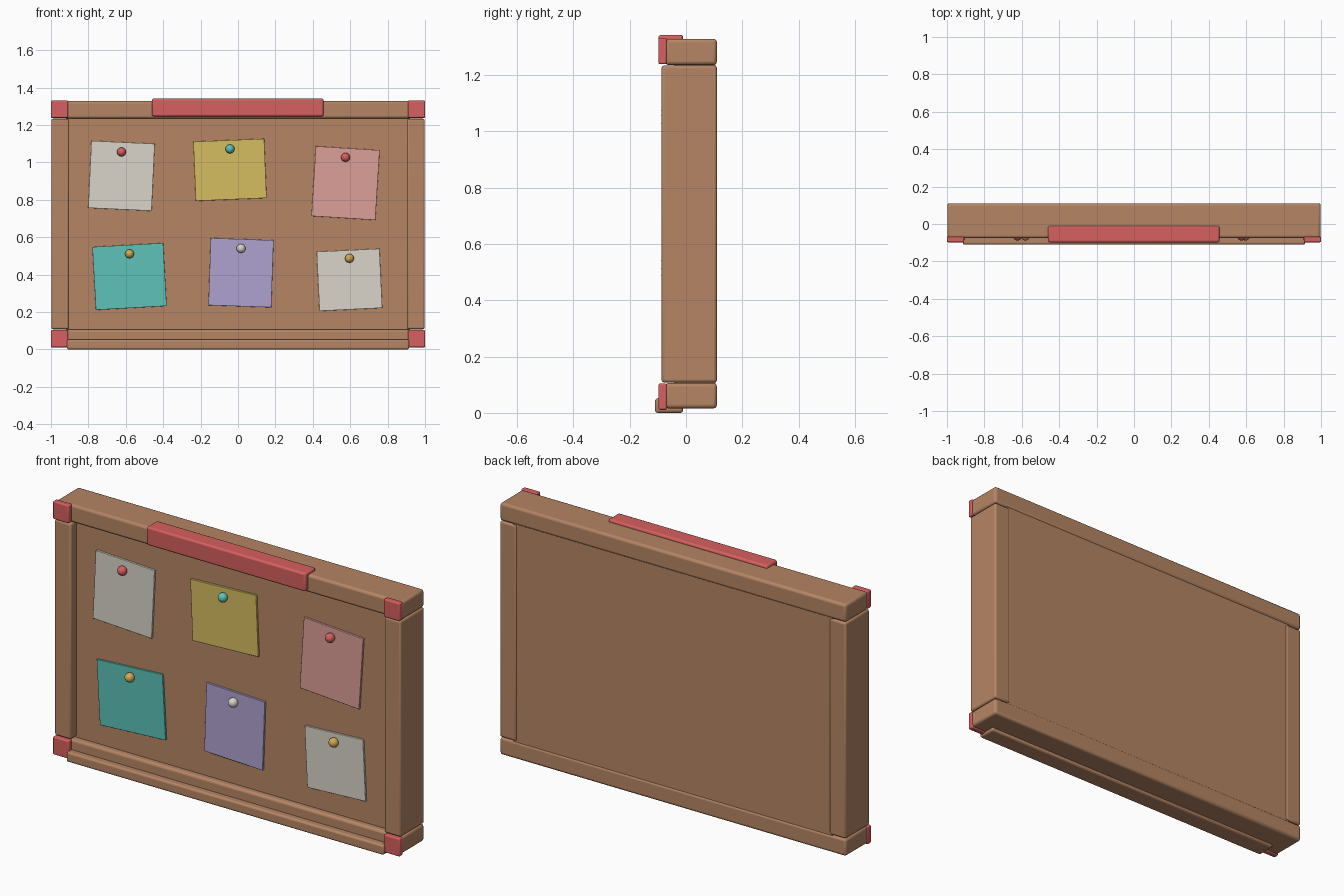
import bpy
import math

cube = bpy.data.objects.get("Cube")
if cube:
    bpy.data.objects.remove(cube, do_unlink=True)


def material(name, rgb):
    m = bpy.data.materials.new(name)
    m.use_nodes = True
    color = (*rgb, 1)
    m.diffuse_color = color
    bsdf = m.node_tree.nodes["Principled BSDF"]
    bsdf.inputs["Base Color"].default_value = color
    bsdf.inputs["Roughness"].default_value = 0.7
    return m


wood = material("wood brown", (0.46, 0.235, 0.128))
red = material("red", (0.68, 0.115, 0.115))
cream = material("paper white", (0.70, 0.66, 0.59))
yellow = material("paper yellow", (0.67, 0.51, 0.12))
pink = material("paper pink", (0.72, 0.35, 0.32))
teal = material("teal", (0.11, 0.54, 0.48))
purple = material("paper purple", (0.43, 0.36, 0.63))
gold = material("gold", (0.64, 0.40, 0.09))


def finish(ob, name, mat):
    ob.name = name
    ob.data.materials.append(mat)
    bpy.ops.object.shade_smooth_by_angle(angle=math.radians(40))
    return ob


def box(name, mat, x, y, z, bevel=0.01, turn=0):
    """Rounded box from (min, max) ranges, turned in the board's plane."""
    ranges = (x, y, z)
    bpy.ops.mesh.primitive_cube_add(size=1, location=[(a + b) / 2 for a, b in ranges])
    ob = bpy.context.object
    ob.scale = [b - a for a, b in ranges]
    bpy.ops.object.transform_apply(location=False, rotation=False, scale=True)
    ob.rotation_euler.y = -math.radians(turn)
    if bevel:
        mod = ob.modifiers.new("rounded edges", 'BEVEL')
        mod.width = bevel
        mod.segments = 3
    return finish(ob, name, mat)


# Frame and cork panel
box("cork_panel", wood, (-0.92, 0.92), (-0.042, 0.105), (0.09, 1.25), 0)
box("top_rail", wood, (-0.998, 0.998), (-0.075, 0.11), (1.235, 1.328), 0.013)
box("bottom_rail", wood, (-0.998, 0.998), (-0.075, 0.11), (0.016, 0.106), 0.013)
for side, s in (("right", -1), ("left", 1)):
    xs = sorted((s * 0.903, s * 0.998))
    box(side + "_stile", wood, xs, (-0.087, 0.11), (0.108, 1.233))
    # Corner caps
    cap = sorted((s * 0.908, s))
    box(side + "_top_corner", red, cap, (-0.098, -0.068), (1.238, 1.331), 0.006)
    box(side + "_bottom_corner", red, cap, (-0.098, -0.068), (0.011, 0.104), 0.006)

# Header clip and tray
box("header_clip", red, (-0.46, 0.457), (-0.098, -0.01), (1.246, 1.342))
box("pin_tray", wood, (-0.915, 0.915), (-0.11, -0.01), (0, 0.052))

# Notes: colour, pin colour, centre x and z, width, height, turn, pin height
notes = [
    (cream, red, -0.623, 0.928, 0.34, 0.36, -2.7, 1.056),
    (yellow, teal, -0.043, 0.96, 0.38, 0.318, 2.4, 1.072),
    (pink, red, 0.575, 0.889, 0.343, 0.375, -3.6, 1.027),
    (teal, gold, -0.58, 0.39, 0.38, 0.338, 3.2, 0.511),
    (purple, cream, 0.016, 0.41, 0.337, 0.36, -2, 0.54),
    (cream, gold, 0.596, 0.372, 0.337, 0.318, 2.8, 0.487),
]
for i, (paper, head, x, z, w, h, turn, pin_z) in enumerate(notes, 1):
    box(f"note_{i}", paper, (x - w / 2, x + w / 2), (-0.052, -0.04),
        (z - h / 2, z + h / 2), 0.002, turn)
    bpy.ops.mesh.primitive_uv_sphere_add(segments=24, ring_count=12, radius=0.024,
                                         location=(x, -0.064, pin_z))
    finish(bpy.context.object, f"pin_{i}", head)
